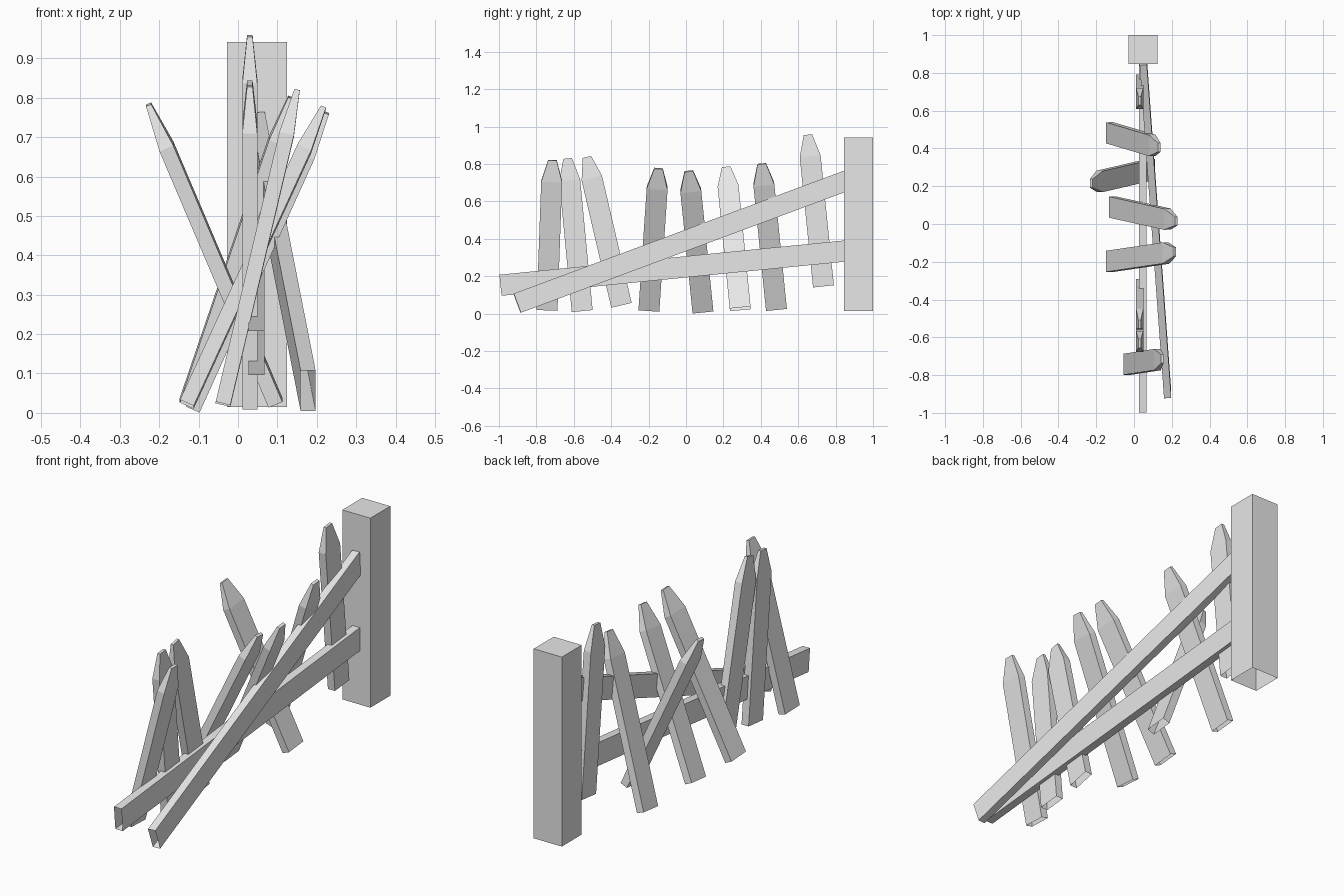
import bpy
import bmesh
from mathutils import Vector

cube = bpy.data.objects.get("Cube")
if cube:
    bpy.data.objects.remove(cube, do_unlink=True)

grey = bpy.data.materials.new("light_grey")
grey.use_nodes = True
grey.diffuse_color = (0.8, 0.8, 0.8, 1)
grey.node_tree.nodes["Principled BSDF"].inputs["Base Color"].default_value = (0.8, 0.8, 0.8, 1)


def plank(name, start, end, width, thick, tip=None):
    """Four-sided board along start-end, open at the start, with an optional tapered tip."""
    start, end = Vector(start), Vector(end)
    axis = (end - start).normalized()
    # The width direction stays in the plane of the fence
    side = Vector((1, 0, 0)).cross(axis).normalized()
    face = side.cross(axis).normalized()
    sections = [(start, width, thick)]
    if tip:
        length, tip_width, tip_thick = tip
        sections += [(end - axis * length, width, thick), (end, tip_width, tip_thick)]
    else:
        sections.append((end, width, thick))

    bm = bmesh.new()
    rings = []
    for centre, w, t in sections:
        corners = [(-1, -1), (1, -1), (1, 1), (-1, 1)]
        rings.append([bm.verts.new(centre + side * (w / 2 * a) + face * (t / 2 * b))
                      for a, b in corners])
    for low, high in zip(rings, rings[1:]):
        for i in range(4):
            j = (i + 1) % 4
            bm.faces.new((low[i], low[j], high[j], high[i]))
    bm.faces.new(rings[-1])
    # Orient outward with a temporary cap, then open the start again
    cap = bm.faces.new(rings[0][::-1])
    bmesh.ops.recalc_face_normals(bm, faces=bm.faces[:])
    bmesh.ops.delete(bm, geom=[cap], context="FACES_ONLY")
    mesh = bpy.data.meshes.new(name)
    bm.to_mesh(mesh)
    bm.free()
    mesh.materials.append(grey)
    obj = bpy.data.objects.new(name, mesh)
    bpy.context.collection.objects.link(obj)
    return obj


# Upright post and the two fallen rails
plank("post", (0.048, 0.923, 0.015), (0.048, 0.923, 0.942), 0.154, 0.152)
plank("lower_rail", (0.047, -0.992, 0.152), (0.047, 0.86, 0.336), 0.113, 0.04)
plank("upper_rail", (0.178, -0.903, 0.056), (0.049, 0.86, 0.712), 0.109, 0.038)

# Leaning pickets: foot and tip positions
pickets = [
    ((-0.038, -0.743, 0.022), (0.150, -0.714, 0.820)),
    ((0.03, -0.555, 0.014), (0.03, -0.633, 0.830)),
    ((0.03, -0.345, 0.045), (0.03, -0.530, 0.838)),
    ((-0.130, -0.198, 0.022), (0.217, -0.147, 0.776)),
    ((-0.115, 0.090, 0.014), (0.224, 0.015, 0.762)),
    ((0.095, 0.290, 0.026), (-0.227, 0.215, 0.783)),
    ((-0.130, 0.483, 0.026), (0.134, 0.405, 0.801)),
    ((0.03, 0.735, 0.146), (0.03, 0.652, 0.957)),
]
for number, (foot, top) in enumerate(pickets, 1):
    plank(f"picket_{number}", foot, top, 0.112, 0.038, tip=(0.116, 0.046, 0.014))
